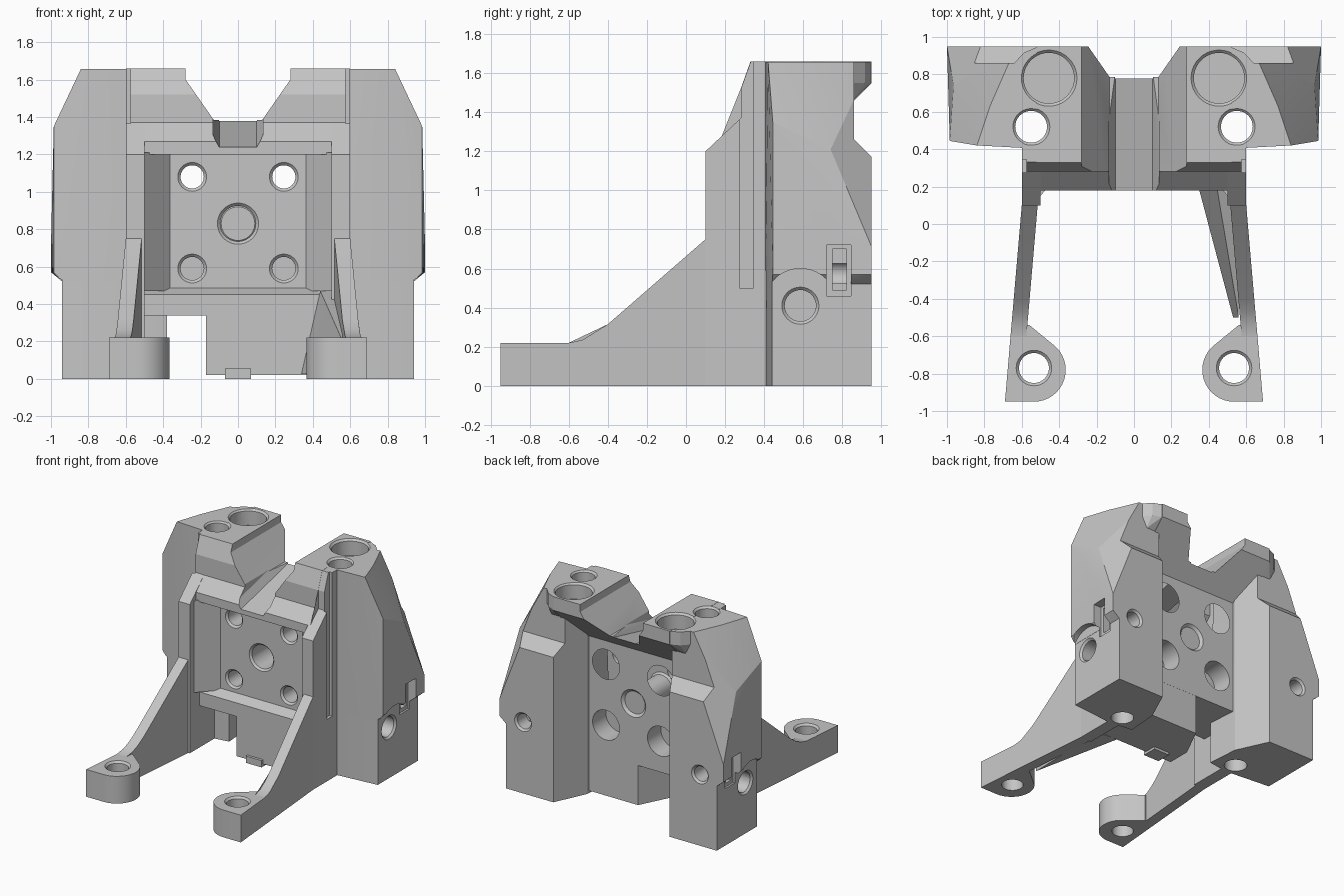
import bpy, bmesh, math
from mathutils import Vector, Matrix

cube = bpy.data.objects.get("Cube")
if cube:
    bpy.data.objects.remove(cube, do_unlink=True)

grey = bpy.data.materials.new("plain grey")
grey.use_nodes = True
colour = (0.56, 0.56, 0.56, 1)
grey.diffuse_color = colour
grey.node_tree.nodes["Principled BSDF"].inputs["Base Color"].default_value = colour
parts, cuts = [], []


def finish(name, bm, side=1):
    """Turn a bmesh into an object, flipped to the right half when side is -1."""
    if side < 0:
        bmesh.ops.scale(bm, vec=(-1, 1, 1), verts=bm.verts)
    bmesh.ops.triangulate(bm, faces=bm.faces)
    bmesh.ops.recalc_face_normals(bm, faces=bm.faces)
    mesh = bpy.data.meshes.new(name)
    bm.to_mesh(mesh)
    bm.free()
    mesh.materials.append(grey)
    ob = bpy.data.objects.new(name, mesh)
    bpy.context.collection.objects.link(ob)
    return ob


def hull(name, points, side=1):
    bm = bmesh.new()
    for p in points:
        bm.verts.new(p)
    bmesh.ops.convex_hull(bm, input=bm.verts)
    loose = [v for v in bm.verts if not v.link_faces]
    bmesh.ops.delete(bm, geom=loose, context='VERTS')
    return finish(name, bm, side)


def prism(name, plan, z0, z1, side=1):
    return hull(name, [(x, y, z) for x, y in plan for z in (z0, z1)], side)


def profile_x(name, yz, x0, x1, side=1, splay=0):
    """Closed side profile spanning x0 to x1, leaning outward toward the front by splay."""
    bm = bmesh.new()
    near, far = [[bm.verts.new((x + (0.1 - y) * splay, y, z)) for y, z in yz] for x in (x0, x1)]
    bm.faces.new(near)
    bm.faces.new(far[::-1])
    for i in range(len(yz)):
        bm.faces.new((near[i], near[i - 1], far[i - 1], far[i]))
    return finish(name, bm, side)


def box(name, a, b, side=1):
    plan = [(x, y) for x in (a[0], b[0]) for y in (a[1], b[1])]
    return prism(name, plan, a[2], b[2], side)


def rod(name, a, b, r0, r1, side=1):
    """Cylinder or cone between two points."""
    a, b = Vector(a), Vector(b)
    d = b - a
    bm = bmesh.new()
    bmesh.ops.create_cone(bm, cap_ends=True, segments=40, radius1=r0,
                          radius2=r1, depth=d.length)
    turn = d.to_track_quat('Z', 'Y').to_matrix().to_4x4()
    bm.transform(Matrix.Translation((a + b) / 2) @ turn)
    return finish(name, bm, side)


def drill(a, b, r, side=1):
    """Hole with a small chamfer at its mouth a."""
    a, b = Vector(a), Vector(b)
    d = (b - a).normalized()
    cuts.append(rod("hole", a - d * 0.05, b, r, r, side))
    cuts.append(rod("chamfer", a - d * 0.01, a + d * 0.02, r + 0.025, r - 0.005, side))


def subtract(part, cutter):
    bpy.context.view_layer.objects.active = part
    mod = part.modifiers.new("cut", 'BOOLEAN')
    mod.operation = 'DIFFERENCE'
    mod.solver = 'EXACT'
    mod.object = cutter
    bpy.ops.object.modifier_apply(modifier=mod.name)


# Centre plate with sloped hood and lower ledge
parts.append(profile_x("centre_plate", [
    (.22, .34), (.22, .45), (.3, .485), (.3, 1.2), (.18, 1.2), (.18, 1.27),
    (.28, 1.37), (.28, 1.52), (.33, 1.66), (.95, 1.66), (.95, 1.55),
    (.67, 1.27), (.67, .34)], -.52, .52))

# Lower skirt with a slanted back corner, its tab, and the gusset beside the left leg
skirt = [(-.17, .221), (-.17, .41), (-.04, .669), (.53, .669), (.53, .221)]
parts.append(prism("skirt", skirt, .02, .4))
parts.append(box("tab", (-.07, .2, 0), (.07, .32, .055)))
parts.append(hull("gusset", [(.34, .215, .03), (.44, .215, .47), (.55, .23, .47),
                             (.55, .23, .001), (.53, -.5, .001), (.56, -.5, .2)]))

for s in (1, -1):
    # Side wall, and the splayed leg ahead of it
    parts.append(profile_x("side_wall", [
        (.1, 0), (.1, 1.2), (.281, 1.371), (.281, 1.52), (.331, 1.659),
        (.43, 1.659), (.43, 0)], .5, .6, s))
    parts.append(profile_x("leg", [
        (-.7, 0), (-.7, .219), (-.6, .22), (-.53, .235), (-.47, .265), (-.4, .315),
        (.1, .75), (.1, 0)], .515, .6, s, .086))

    # Foot: a round eye with one square outer corner
    ring = [(.535 + .17 * math.cos(t * math.pi / 20), -.78 + .17 * math.sin(t * math.pi / 20))
            for t in range(40)]
    plan = [(min(x, .69 - (y + .95) * .086), y) for x, y in ring]
    parts.append(prism("foot", plan + [(.69, -.95), (.652, -.54), (.56, -.54)], 0, .22, s))

    # Angled cheek at the side of the front recess
    parts.append(prism("cheek", [(.51, .14), (.355, .31), (.51, .31)], .47, 1.21, s))

    # Tower: plain base, then the wider faceted upper shell
    base = [(.38, .43), (.56, .405), (.94, .44), (.94, .95), (.52, .95), (.4, .69)]
    parts.append(prism("tower_base", base, 0, .52, s))
    shell = hull("tower_shell", [(x, y, .52) for x, y in base] + [
        (.985, .444, .57), (1, .95, .57), (.985, .444, 1.35), (.965, .74, 1.21),
        (1, .95, .71), (.52, .95, 1.657), (.42, .43, 1.657), (.56, .405, 1.657),
        (.84, .42, 1.657), (.77, .63, 1.657), (.63, .95, 1.657), (.4, .69, 1.3)], s)

    # Step the upper back of the shell inward above a sloped shoulder
    step = profile_x("back_step", [(.86, 1.9), (.86, 1.26), (1.05, 1.07), (1.05, 1.9)], .3, 1.2, s)
    subtract(shell, step)
    bpy.data.objects.remove(step, do_unlink=True)
    parts.append(shell)

    # Rounded lip overhanging the back of the tower top
    lip = [(.45, .948), (.52, .945), (.59, .915), (.65, .85), (.68, .78), (.45, .7)]
    parts.append(hull("top_lip", [(x, y, z) for x, y in lip for z in (1.55, 1.657)]
                      + [(.45, .855, 1.46), (.6, .855, 1.46), (.45, .7, 1.46), (.65, .74, 1.46)], s))

    # Vertical groove in the outer wall
    cuts.append(box("groove", (.575, .275, .5), (.7, .345, 1.8), s))

    # Holes of the tower and foot
    drill((.455, .78, 1.66), (.455, .78, 1.53), .135, s)
    drill((.55, .52, 1.66), (.55, .52, -.1), .085, s)
    drill((.535, -.77, .22), (.535, -.77, -.1), .08, s)
    drill((.79, .95, .575), (.79, .6, .575), .06, s)

    # Round relief, pin hole and latch slot on the outer side
    cuts.append(rod("relief", (.941, .585, .41), (1.1, .585, .41), .19, .19, s))
    drill((.94, .585, .41), (.65, .585, .41), .08, s)
    cuts.append(box("latch_slot", (.925, .72, .46), (1.1, .845, .72), s))
    cuts.append(box("latch_pocket", (.82, .75, .49), (1.1, .82, .7), s))

    # Corner bolt holes of the plate, counterbored from behind
    for z in (.59, 1.08):
        drill((.245, .3, z), (.245, .8, z), .062, s)
        cuts.append(rod("counterbore", (.245, .5, z), (.245, .85, z), .12, .12, s))

# Centre hole
drill((0, .3, .83), (0, .8, .83), .095)
cuts.append(rod("back_chamfer", (0, .65, .83), (0, .68, .83), .09, .12))

# Stepped valley between the towers and the sloping channel under it
valley = [(.28, 1.9), (.28, 1.6), (.13, 1.435), (.13, 1.385)]
cuts.append(hull("valley", [(s * x, y, z) for s in (1, -1) for x, z in valley
                            for y in (.05, 1.1)]))
cuts.append(hull("channel", [(s * x, y, z + dz) for s in (1, -1) for y, z in ((.1, 1.22), (.85, 1.395))
                             for x, dz in ((.1, 0), (.135, .06), (.135, .3))]))


def bounds(ob):
    co = [v.co for v in ob.data.vertices]
    return [(min(c[i] for c in co), max(c[i] for c in co)) for i in range(3)]


# Cut every part with the cutters that reach it, then shade it
cutters = [(c, bounds(c)) for c in cuts]
for part in parts:
    area = bounds(part)
    bpy.ops.object.select_all(action='DESELECT')
    part.select_set(True)
    bpy.context.view_layer.objects.active = part
    for cutter, reach in cutters:
        if all(a[0] < r[1] and r[0] < a[1] for a, r in zip(area, reach)):
            subtract(part, cutter)
    bpy.ops.object.shade_smooth_by_angle(angle=math.radians(15))
for cutter in cuts:
    bpy.data.objects.remove(cutter, do_unlink=True)
